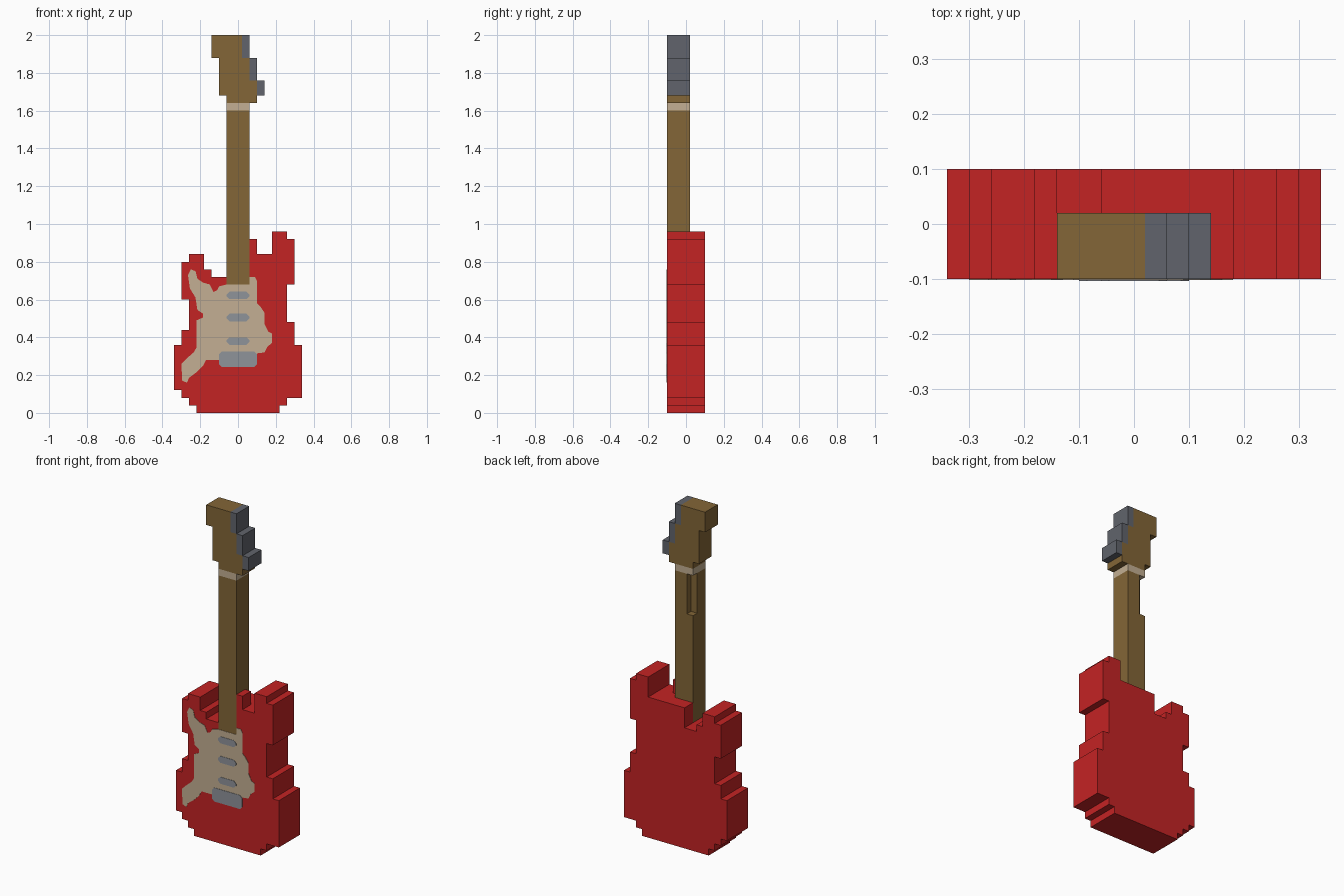
import bpy
import bmesh

if "Cube" in bpy.data.objects:
    bpy.data.objects.remove(bpy.data.objects["Cube"], do_unlink=True)


def material(name, rgb):
    """Flat material from 0-255 sRGB values, stored as linear."""
    lin = [(c / 255 / 12.92) if c / 255 <= 0.04045
           else ((c / 255 + 0.055) / 1.055) ** 2.4 for c in rgb]
    m = bpy.data.materials.new(name)
    m.use_nodes = True
    m.diffuse_color = (*lin, 1)
    m.node_tree.nodes["Principled BSDF"].inputs["Base Color"].default_value = (*lin, 1)
    return m


RED = material("red", (196, 35, 36))
WOOD = material("brown_wood", (131, 102, 55))
CREAM = material("cream", (195, 175, 147))
METAL = material("light_metal", (143, 147, 154))
STEEL = material("dark_steel", (97, 100, 108))


def prism(name, outline, y0, y1, mat):
    """Extrude an x-z outline from y0 to y1."""
    bm = bmesh.new()
    face = bm.faces.new([bm.verts.new((x, y0, z)) for x, z in outline])
    ext = bmesh.ops.extrude_face_region(bm, geom=[face])["geom"]
    moved = [v for v in ext if isinstance(v, bmesh.types.BMVert)]
    bmesh.ops.translate(bm, verts=moved, vec=(0, y1 - y0, 0))
    bmesh.ops.recalc_face_normals(bm, faces=bm.faces)
    mesh = bpy.data.meshes.new(name)
    bm.to_mesh(mesh)
    bm.free()
    mesh.materials.append(mat)
    ob = bpy.data.objects.new(name, mesh)
    bpy.context.collection.objects.link(ob)
    return ob


def box(name, x0, x1, y0, y1, z0, z1, mat):
    return prism(name, [(x0, z0), (x1, z0), (x1, z1), (x0, z1)], y0, y1, mat)


def chamfered(name, x, z0, z1, c, y0, mat):
    """Plate on the front with cut corners."""
    pts = [(-x + c, z0), (x - c, z0), (x, z0 + c), (x, z1 - c),
           (x - c, z1), (-x + c, z1), (-x, z1 - c), (-x, z0 + c)]
    return prism(name, pts, y0, FRONT, mat)


def carve(ob, cutter):
    """Cut one object out of another, then drop the cutter."""
    cutter.hide_render = True
    mod = ob.modifiers.new("carve", "BOOLEAN")
    mod.operation = "DIFFERENCE"
    mod.solver = "EXACT"
    mod.object = cutter
    bpy.context.view_layer.objects.active = ob
    bpy.ops.object.modifier_apply(modifier=mod.name)
    bpy.data.objects.remove(cutter, do_unlink=True)


FRONT, NECK_BACK, BACK = -0.10, 0.02, 0.10

# Stepped body with two horns and a pocket for the neck
body = prism("body", [
    (-.22, 0), (.22, 0), (.22, .04), (.26, .04), (.26, .08), (.34, .08),
    (.34, .36), (.30, .36), (.30, .48), (.26, .48), (.26, .68), (.30, .68),
    (.30, .92), (.26, .92), (.26, .96), (.18, .96), (.18, .84), (-.06, .84),
    (-.06, .72), (-.14, .72), (-.14, .76), (-.18, .76), (-.18, .84),
    (-.26, .84), (-.26, .80), (-.30, .80), (-.30, .60), (-.26, .60),
    (-.26, .44), (-.30, .44), (-.30, .36), (-.34, .36), (-.34, .12),
    (-.30, .12), (-.30, .08), (-.26, .08), (-.26, .04), (-.22, .04)],
    FRONT, BACK, RED)
carve(body, box("pocket_cutter", -.06, .06, -.2, NECK_BACK, .68, 1.1, RED))
box("body_neck_step", .06, .10, FRONT, -.02, .84, .92, RED)

# Neck with a notch along one rear edge, and the nut
neck = box("neck", -.06, .06, FRONT, NECK_BACK, .68, 1.60, WOOD)
carve(neck, box("notch_cutter", -.1, -.02, -.02, .1, 1.36, 1.7, WOOD))
box("nut", -.06, .06, FRONT, NECK_BACK, 1.60, 1.64, CREAM)

# Headstock and its stepped tuners
prism("headstock", [
    (-.06, 1.64), (.10, 1.64), (.10, 1.76), (.06, 1.76), (.06, 1.88),
    (.02, 1.88), (.02, 2), (-.14, 2), (-.14, 1.88), (-.10, 1.88),
    (-.10, 1.68), (-.06, 1.68)], FRONT, NECK_BACK, WOOD)
for i, (x, z0, z1) in enumerate([(.10, 1.68, 1.76), (.06, 1.76, 1.88), (.02, 1.88, 2)]):
    box(f"tuner_{i + 1}", x, x + .04, FRONT, NECK_BACK, z0, z1, STEEL)

# Pickguard plate
prism("pickguard", [
    (.06, .72), (.09, .72), (.10, .70), (.10, .58), (.12, .56), (.14, .53),
    (.14, .47), (.16, .43), (.18, .42), (.18, .37), (.155, .35), (.14, .32),
    (.10, .315), (.10, .28), (-.17, .28), (-.185, .25), (-.22, .215),
    (-.26, .185), (-.27, .16), (-.295, .17), (-.30, .26), (-.27, .29),
    (-.235, .32), (-.22, .345), (-.22, .49), (-.185, .505), (-.185, .525),
    (-.215, .545), (-.225, .61), (-.255, .66), (-.265, .73), (-.25, .76),
    (-.225, .75), (-.215, .71), (-.185, .69), (-.15, .68), (-.13, .64),
    (-.11, .65), (-.10, .67), (-.06, .68), (.06, .68)],
    FRONT - .002, FRONT, CREAM)

# Pickups and bridge plates
for i, z in enumerate([.38, .505, .622]):
    chamfered(f"pickup_{i + 1}", .06, z - .02, z + .02, .015, FRONT - .004, METAL)
chamfered("bridge", .10, .243, .325, .015, FRONT - .004, METAL)
